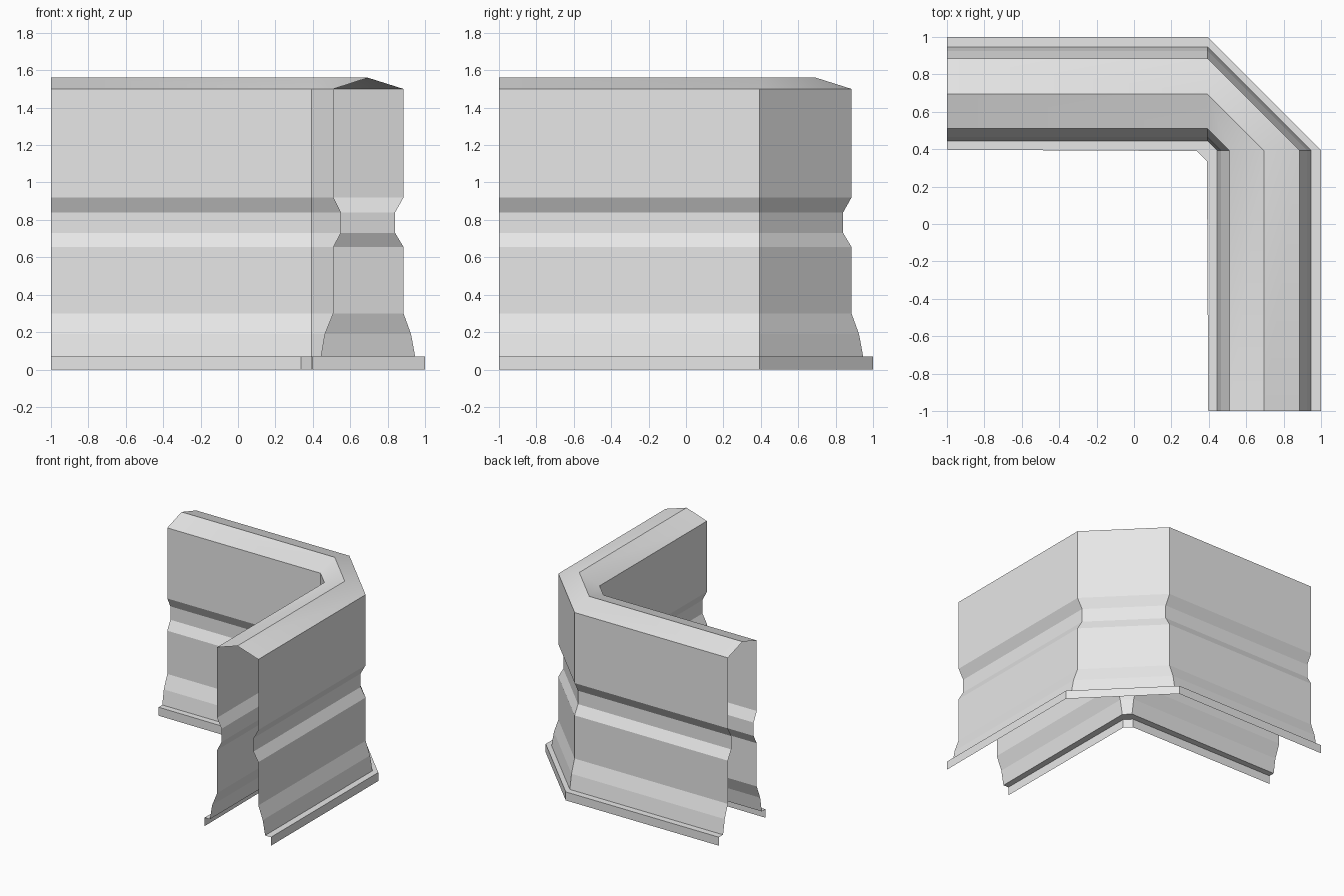
import bpy
import bmesh

cube = bpy.data.objects.get("Cube")
if cube:
    bpy.data.objects.remove(cube, do_unlink=True)

# One pale stone colour
stone = bpy.data.materials.new("pale_grey_stone")
stone.use_nodes = True
COLOUR = (0.8, 0.8, 0.8, 1.0)
stone.diffuse_color = COLOUR
stone.node_tree.nodes["Principled BSDF"].inputs["Base Color"].default_value = COLOUR

PIVOT = 0.393       # where both straight runs meet the diagonal corner
INNER_CUT = 0.337   # earlier turn of the inner plinth edge

# Wall sections as (distance from the centre, height)
outer_wall = [(1.0, 0), (1.0, 0.07), (0.947, 0.07), (0.925, 0.19),
              (0.885, 0.3), (0.885, 0.655), (0.84, 0.73), (0.84, 0.84),
              (0.885, 0.92), (0.885, 1.5)]
coping = [(0.885, 1.5), (0.695, 1.56), (0.51, 1.5)]
inner_wall = [(0.51, 1.5), (0.51, 0.92), (0.55, 0.84), (0.55, 0.73),
              (0.51, 0.655), (0.51, 0.3), (0.465, 0.19), (0.445, 0.07),
              (0.397, 0.07), (0.397, 0)]


def path_points(d, z):
    """One section point carried along both runs and the diagonal corner."""
    turn, side = (INNER_CUT, 0.39) if d < 0.42 else (PIVOT, d)
    return [(-1, d, z), (turn, side, z), (side, turn, z), (d, -1, z)]


def sweep(name, section, smooth=False):
    """Open shell made by carrying a section along the corner path."""
    bm = bmesh.new()
    rows = [[bm.verts.new(p) for p in path_points(d, z)] for d, z in section]
    for a, b in zip(rows, rows[1:]):
        for i in range(len(a) - 1):
            face = bm.faces.new((a[i], b[i], b[i + 1], a[i + 1]))
            face.smooth = smooth
    # Keep the lengthwise edges crisp
    for row in rows:
        for u, v in zip(row, row[1:]):
            bm.edges.get((u, v)).smooth = False
    # Wind the faces so they look out of the wall
    bm.normal_update()
    bm.faces.ensure_lookup_table()
    first = bm.faces[0]
    if name == "coping":
        wrong = first.normal.z < 0
    else:
        wrong = (first.normal.y < 0) == (name == "outer_wall")
    if wrong:
        bmesh.ops.reverse_faces(bm, faces=bm.faces[:])
    mesh = bpy.data.meshes.new(name)
    bm.to_mesh(mesh)
    bm.free()
    mesh.materials.append(stone)
    obj = bpy.data.objects.new(name, mesh)
    bpy.context.collection.objects.link(obj)
    return obj


# Moulded outer skin, ridged coping and moulded inner skin
sweep("outer_wall", outer_wall)
sweep("coping", coping, smooth=True)
sweep("inner_wall", inner_wall)
